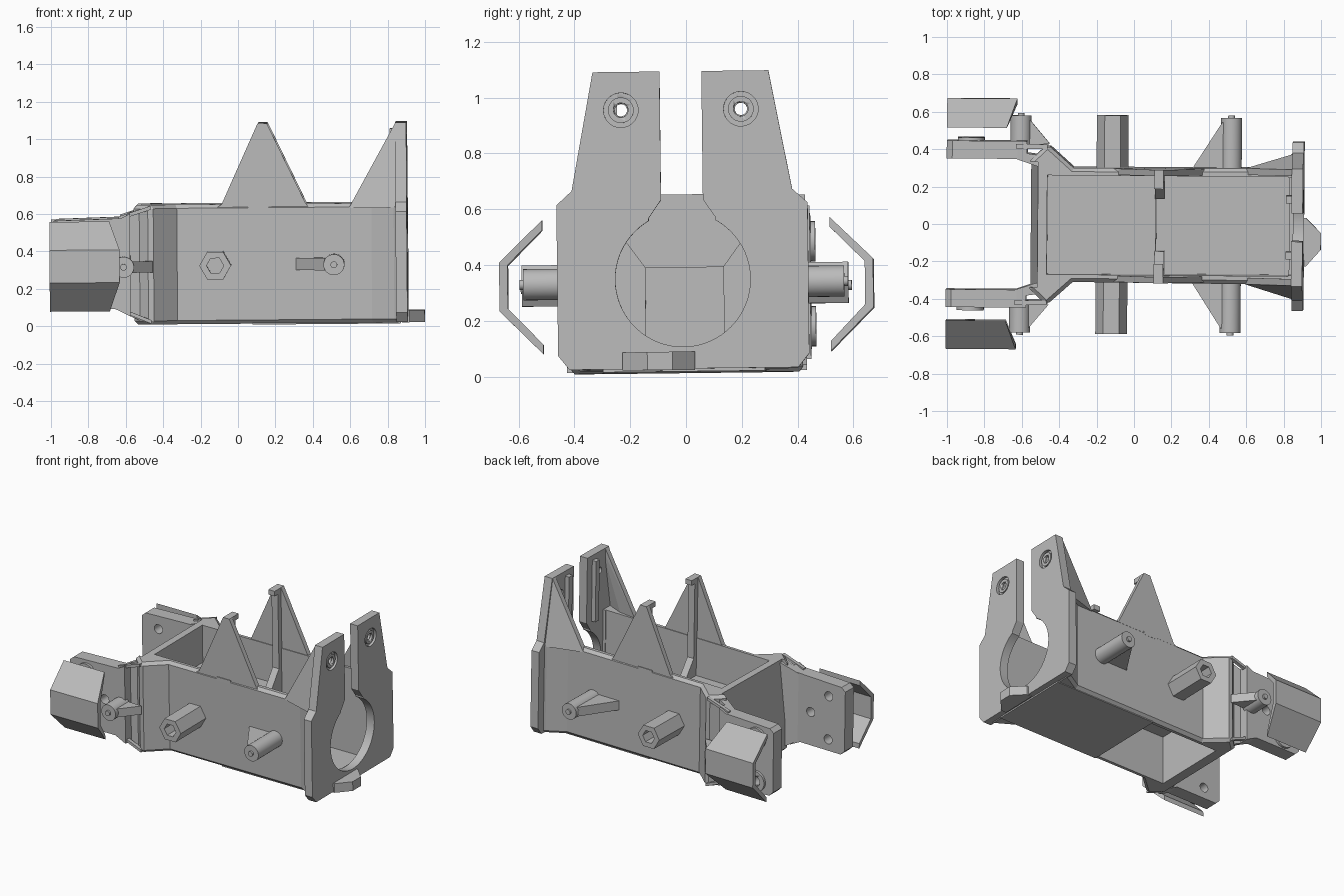
import bpy, bmesh, math
from mathutils import Vector, Matrix, Euler

cube = bpy.data.objects.get("Cube")
if cube:
    bpy.data.objects.remove(cube)

grey = bpy.data.materials.new("plain_grey")
grey.use_nodes = True
tone = (0.5, 0.5, 0.5, 1)
grey.diffuse_color = tone
grey.node_tree.nodes["Principled BSDF"].inputs["Base Color"].default_value = tone
parts = []


def finish(name, bm):
    bmesh.ops.recalc_face_normals(bm, faces=bm.faces)
    mesh = bpy.data.meshes.new(name)
    bm.to_mesh(mesh)
    bm.free()
    mesh.materials.append(grey)
    ob = bpy.data.objects.new(name, mesh)
    bpy.context.collection.objects.link(ob)
    parts.append(ob)
    return ob


def prism(name, outline, axis, a, b):
    """Extrude a 2D outline along an axis; the outline uses the other two axes in order."""
    def place(p, d):
        c = list(p)
        c.insert("xyz".index(axis), d)
        return c
    bm = bmesh.new()
    face = bm.faces.new([bm.verts.new(place(p, a)) for p in outline])
    ext = bmesh.ops.extrude_face_region(bm, geom=[face])
    shift = Vector(place((0, 0), b - a))
    for v in ext["geom"]:
        if isinstance(v, bmesh.types.BMVert):
            v.co += shift
    return finish(name, bm)


def box(name, x0, x1, y0, y1, z0, z1):
    return prism(name, [(x0, y0), (x1, y0), (x1, y1), (x0, y1)], "z", z0, z1)


def rod(name, u, v, r, axis, a, b, sides=28):
    ring = [(u + r * math.cos(math.tau * i / sides),
             v + r * math.sin(math.tau * i / sides)) for i in range(sides)]
    ob = prism(name, ring, axis, a, b)
    if sides > 12:
        for p in ob.data.polygons:
            p.use_smooth = len(p.vertices) == 4
        ob.data.set_sharp_from_angle(angle=math.radians(35))
    return ob


def hull(name, points):
    bm = bmesh.new()
    for p in points:
        bm.verts.new(p)
    bmesh.ops.convex_hull(bm, input=bm.verts)
    bmesh.ops.dissolve_limit(bm, angle_limit=0.01, verts=bm.verts, edges=bm.edges)
    return finish(name, bm)


def apply_modifier(ob):
    deps = bpy.context.evaluated_depsgraph_get()
    mesh = bpy.data.meshes.new_from_object(ob.evaluated_get(deps))
    ob.modifiers.clear()
    ob.data = mesh


def cut(ob, *cutters):
    for c in cutters:
        m = ob.modifiers.new("cut", "BOOLEAN")
        m.operation, m.object, m.solver = "DIFFERENCE", c, "EXACT"
        apply_modifier(ob)
        parts.remove(c)
        bpy.data.objects.remove(c)


# Flared body: deep bay at one end, raised deck with an open cavity beneath at the other
half = [(0.88, 0.42), (0.84, 0.38), (0.72, 0.31), (-0.32, 0.305), (-0.46, 0.43), (-0.55, 0.345)]
plan = half + [(x, -y) for x, y in reversed(half)]
body = prism("body", plan, "z", 0.015, 0.655)
m = body.modifiers.new("edge", "BEVEL")
m.width, m.segments, m.limit_method, m.angle_limit = 0.02, 1, "ANGLE", math.radians(60)
apply_modifier(body)
cut(body,
    prism("cut_inside", [(-0.46, 1), (-0.46, 0.39), (0.12, 0.39), (0.12, 0.05), (0.83, 0.05), (0.83, 1)],
          "y", -0.265, 0.265),
    box("cut_cavity", -0.46, 0.08, -0.265, 0.265, -0.2, 0.36),
    box("cut_end", 0.82, 1, -0.26, 0.26, 0.085, 1),
    prism("cut_slope", [(-0.6, 0.7), (-0.51, 0.7), (-0.51, 0.65), (-0.56, 0.1), (-0.6, 0.1)], "y", -0.335, 0.335))
box("bottom_plate", 0.08, 0.87, -0.29, 0.29, 0.01, 0.03)

# End plate with two upright lugs and a keyhole opening
side = [(0.41, 0.02), (0.45, 0.07), (0.45, 0.61), (0.395, 0.66), (0.315, 1.085), (0.075, 1.085)]
outline = side + [(-y, z) for y, z in reversed(side)]
plate = prism("end_plate", outline, "x", 0.85, 0.91)
cut(plate,
    rod("cut_bore", 0, 0.34, 0.242, "x", 0.7, 1, 64),
    prism("cut_slot", [(-0.12, 0.5), (0.12, 0.5), (0.12, 0.56), (0.075, 0.625), (0.075, 1.2),
                       (-0.075, 1.2), (-0.075, 0.625), (-0.12, 0.56)], "x", 0.7, 1))
for s in (1, -1):
    cut(plate, rod("cut_recess", s * 0.215, 0.948, 0.062, "x", 0.89, 1),
        rod("cut_hole", s * 0.215, 0.948, 0.022, "x", 0.7, 1))
    ring = rod("lug_ring", s * 0.215, 0.948, 0.046, "x", 0.87, 0.905)
    cut(ring, rod("cut_ring", s * 0.215, 0.948, 0.026, "x", 0.8, 1))
prism("bottom_tab", [(0.88, -0.22), (0.92, -0.22), (1, -0.13), (1, -0.04), (0.92, 0.04), (0.88, 0.04)],
      "z", 0.015, 0.08)

for s, tag in ((-1, "front"), (1, "back")):
    # Gusset bracing each lug
    brace = [(0.60, 0.31, 0.63), (0.73, 0.325, 0.63), (0.86, 0.39, 0.63), (0.85, 0.31, 1.08), (0.88, 0.31, 1.08),
             (0.88, 0.39, 0.63)]
    hull(tag + "_lug_gusset", [(x, s * (y - d), z) for x, y, z in brace for d in (0, 0.035)])
    box(tag + "_lug_rib", 0.82, 0.86, s * 0.13, s * 0.17, 0.62, 1.05)

    # Pointed fin with hook, and an inner rib that steps in beside the deck
    prism(tag + "_fin", [(-0.13, 0.62), (-0.08, 0.655), (0.115, 1.085), (0.165, 1.085), (0.37, 0.655), (0.4, 0.62)],
          "y", s * 0.27, s * 0.303)
    prism(tag + "_fin_rib", [(s * y, z) for y, z in
                             ((0.28, 0.05), (0.28, 1.06), (0.235, 1.06), (0.235, 0.52), (0.14, 0.39), (0.14, 0.05))],
          "x", 0.115, 0.165)
    box(tag + "_fin_hook", 0.115, 0.165, s * 0.2, s * 0.28, 1.05, 1.085)
    box(tag + "_rim_clip", 0.06, 0.17, s * 0.29, s * 0.308, 0.625, 0.65)

    # Hexagonal socket post
    post = rod(tag + "_hex_post", -0.115, 0.33, 0.085, "y", s * 0.29, s * 0.585, 6)
    cut(post, rod("cut_socket", -0.115, 0.33, 0.046, "y", s * 0.45, s * 0.7, 6))

    # Round pegs with webs
    for name, x, y, z, reach in (("side", 0.52, 0.29, 0.33, 0.575), ("arm", -0.605, 0.42, 0.325, 0.58)):
        rod(f"{tag}_{name}_peg", x, z, 0.056, "y", s * y, s * reach)
        rod(f"{tag}_{name}_peg_tip", x, z, 0.018, "y", s * reach, s * (reach + 0.013), 16)
    prism(tag + "_side_web", [(0.31, s * 0.3), (0.47, s * 0.55), (0.52, s * 0.55), (0.52, s * 0.3)], "z", 0.3, 0.365)
    prism(tag + "_arm_web", [(-0.6, s * 0.56), (-0.56, s * 0.56), (-0.45, s * 0.43), (-0.6, s * 0.42)],
          "z", 0.295, 0.355)

    # Rear arm with drilled bosses
    arm = prism(tag + "_arm", [(-1, 0.13), (-1, 0.55), (-0.97, 0.575), (-0.62, 0.585), (-0.57, 0.61),
                               (-0.57, 0.06), (-0.65, 0.1), (-0.97, 0.1)], "y", s * 0.35, s * 0.445)
    hull(tag + "_arm_neck", [(x, s * y, z) for x, y, lo, hi in
                             ((-0.63, 0.35, 0.1, 0.58), (-0.63, 0.38, 0.1, 0.58), (-0.57, 0.38, 0.06, 0.61),
                              (-0.51, 0.31, 0.03, 0.64), (-0.5, 0.37, 0.03, 0.64)) for z in (lo, hi)])
    for root, end in ((0.64, 0.585), (0.03, 0.1)):
        hull(tag + "_arm_strut", [(x, s * y, z + dz) for x, z in ((-0.46, root), (-0.63, end))
                                  for y in (0.405, 0.43) for dz in (-0.01, 0.01)])
    spots = ((-0.87, 0.18), (-0.87, 0.485), (-0.73, 0.335))
    for x, z in spots:
        cut(arm, rod("cut_bolt", x, z, 0.032, "y", s * 0.3, s * 0.5))
    for x, z in spots[:2]:
        boss = rod(tag + "_arm_boss", x, z, 0.072, "y", s * 0.44, s * 0.462)
        cut(boss, rod("cut_boss", x, z, 0.038, "y", s * 0.4, s * 0.5))

    # Bent shield outside the arm
    outer = [(0.515, 0.57), (0.67, 0.42), (0.67, 0.245), (0.515, 0.09)]
    inner = [(0.515, 0.125), (0.64, 0.255), (0.64, 0.41), (0.515, 0.535)]
    shield = prism(tag + "_shield", [(s * y, z) for y, z in outer + inner], "x", -1, -0.625)
    for v in shield.data.vertices:
        if v.co.x > -0.8 and abs(v.co.y) < 0.6:
            v.co.x -= 0.055

# The whole casting sits very slightly skewed
skew = Matrix.Translation((0, 0, 0.002)) @ Euler((0.012, -0.008, -0.008)).to_matrix().to_4x4()
for ob in parts:
    ob.matrix_world = skew @ ob.matrix_world
